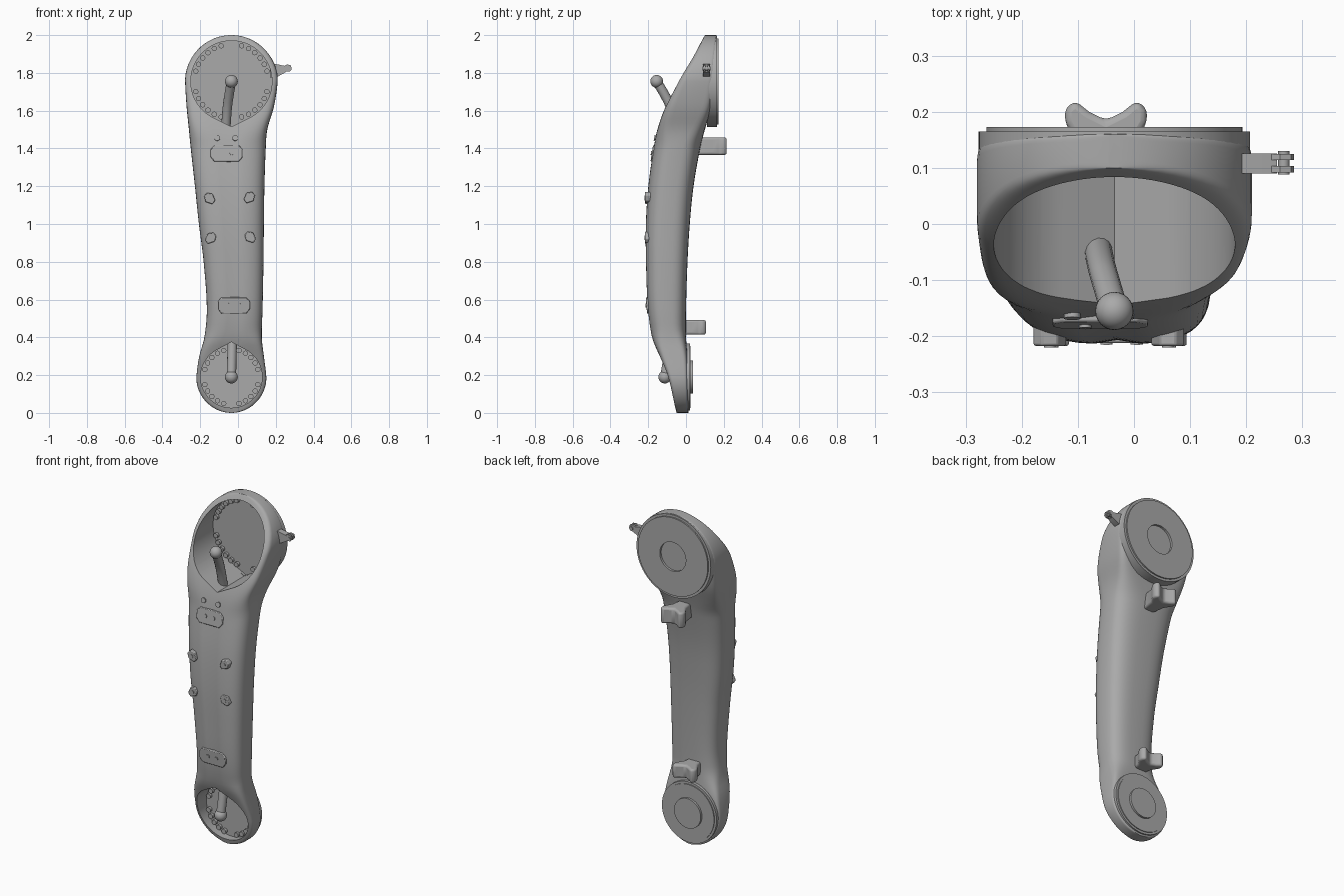
import bpy, bmesh, math
from mathutils import Vector

if "Cube" in bpy.data.objects:
    bpy.data.objects.remove(bpy.data.objects["Cube"], do_unlink=True)

grey = bpy.data.materials.new("cast grey")
grey.use_nodes = True
grey.diffuse_color = (0.4, 0.4, 0.4, 1)
grey.node_tree.nodes["Principled BSDF"].inputs["Base Color"].default_value = (0.4, 0.4, 0.4, 1)

CX = -0.035                 # middle of both joint heads
TOP, TOP_R = 1.755, 0.245   # upper head centre height and radius
LOW, LOW_R = 0.19, 0.19     # lower head centre height and radius
parts = []


def finish(name, bm):
    bmesh.ops.recalc_face_normals(bm, faces=bm.faces)
    mesh = bpy.data.meshes.new(name)
    bm.to_mesh(mesh)
    bm.free()
    mesh.materials.append(grey)
    obj = bpy.data.objects.new(name, mesh)
    bpy.context.collection.objects.link(obj)
    parts.append(obj)
    return obj


def prism(name, pts, a, b, axis="y"):
    """Extrude a flat outline from a to b along y or z."""
    bm = bmesh.new()
    place = (lambda u, v, t: (u, t, v)) if axis == "y" else (lambda u, v, t: (u, v, t))
    ends = [[bm.verts.new(place(u, v, t)) for u, v in pts] for t in (a, b)]
    for ring in ends:
        bm.faces.new(ring)
    for i in range(len(pts)):
        j = (i + 1) % len(pts)
        bm.faces.new((ends[0][i], ends[0][j], ends[1][j], ends[1][i]))
    return finish(name, bm)


def circle(x, z, r, n=64):
    return [(x + r * math.cos(math.tau * i / n), z + r * math.sin(math.tau * i / n)) for i in range(n)]


def teardrop(x, z, r, reach, side, n=96):
    """Circle drawn out to a blunt point below (side -1) or above (side 1)."""
    spread = math.acos(r / reach)
    pts = []
    for i in range(n):
        a = math.tau * i / n
        off = abs(a - math.pi)
        rad = r / math.cos(spread - off) if off < spread else r
        pts.append((x + rad * math.sin(a), z - side * rad * math.cos(a)))
    return pts


def bake(obj):
    graph = bpy.context.evaluated_depsgraph_get()
    return bpy.data.meshes.new_from_object(obj.evaluated_get(graph))


def cut(obj, cutters):
    for c in cutters:
        mod = obj.modifiers.new("cut", "BOOLEAN")
        mod.operation, mod.solver, mod.object = "DIFFERENCE", "EXACT", c
    mesh = bake(obj)
    obj.modifiers.clear()
    obj.data = mesh


def bevel(obj, width, segments=2):
    mod = obj.modifiers.new("bevel", "BEVEL")
    mod.width, mod.segments = width, segments


# Housing stations: height, left edge, right edge, front, back
STATIONS = [
    (0.0, -.22, .15, -.05, .012), (.19, -.22, .15, -.098, .012),
    (.3, -.205, .137, -.14, .008), (.4, -.178, .126, -.18, 0),
    (.55, -.165, .13, -.203, 0), (.8, -.182, .135, -.213, .008),
    (1, -.207, .137, -.213, .02), (1.2, -.228, .14, -.2, .04),
    (1.4, -.25, .147, -.172, .075), (1.5, -.26, .155, -.152, .1),
    (1.62, -.272, .19, -.11, .135), (TOP, -.28, .21, -.045, .155),
    (1.9, -.28, .21, .045, .16), (2, -.28, .21, .1, .16)]


def station(z):
    """Smooth interpolation of the station table."""
    last = len(STATIONS) - 1
    k = next((i for i in range(last) if z <= STATIONS[i + 1][0]), last - 1)
    p, q = STATIONS[k], STATIONS[k + 1]
    o, r = STATIONS[max(k - 1, 0)], STATIONS[min(k + 2, last)]
    d = q[0] - p[0]
    t = (z - p[0]) / d
    out = []
    for c in range(1, 5):
        m0 = (q[c] - o[c]) / (q[0] - o[0]) * d
        m1 = (r[c] - p[c]) / (r[0] - p[0]) * d
        out.append((2 * t**3 - 3 * t**2 + 1) * p[c] + (t**3 - 2 * t**2 + t) * m0
                   + (3 * t**2 - 2 * t**3) * q[c] + (t**3 - t**2) * m1)
    return out


def ramp(z, a, b):
    t = min(max((z - a) / (b - a), 0), 1)
    return t * t * (3 - 2 * t)


# Housing: rounded sections lofted up the arm
def housing(n=48, ends=14, middle=56):
    arc = [math.pi / 2 * (i + 0.4) / ends for i in range(ends)]
    heights = [LOW - LOW_R * math.cos(a) for a in arc]
    heights += [LOW + (TOP - LOW) * i / middle for i in range(middle + 1)]
    heights += [TOP + TOP_R * math.cos(a) for a in reversed(arc)]
    bm = bmesh.new()
    rings = []
    for z in heights:
        left, right, front, back = station(z)
        cx, half = (left + right) / 2, (right - left) / 2
        if z > TOP:
            half *= math.sqrt(1 - ((z - TOP) / TOP_R) ** 2)
        elif z < LOW:
            half *= math.sqrt(1 - ((z - LOW) / LOW_R) ** 2)
        head = ramp(z, 1.4, 1.65) + ramp(z, 0.45, 0.25)
        ring = []
        for i in range(n):
            a = math.tau * i / n
            c, s = math.cos(a), math.sin(a)
            power = 2 / (3 + (4 if s < 0 else 5) * head)
            x = math.copysign(abs(c) ** power, c) * half
            y = (front + back) / 2 + math.copysign(abs(s) ** power, s) * (back - front) / 2
            if s < 0:   # shallow groove down the front
                y += 0.008 * max(0, 1 - abs(x) / 0.045) * (1 - head)
            ring.append(bm.verts.new((cx + x, y, z)))
        rings.append(ring)
    for lower, upper in zip(rings, rings[1:]):
        for i in range(n):
            j = (i + 1) % n
            bm.faces.new((lower[i], lower[j], upper[j], upper[i]))
    bm.faces.new(rings[0])
    bm.faces.new(rings[-1])
    return finish("arm_housing", bm)


body = housing()
upper_collar = prism("upper_collar", circle(CX, TOP, 0.242, 96), 0.11, 0.165)
lower_collar = prism("lower_collar", circle(CX, LOW, 0.178, 96), -0.03, 0.02)

# Joint pockets opened through the sloped front
UP_FLOOR, LOW_FLOOR = 0.125, -0.01
cutters = [prism("upper_cutter", teardrop(CX, TOP, 0.215, 0.24, -1), -0.5, UP_FLOOR),
           prism("lower_cutter", teardrop(CX, LOW, 0.163, 0.185, 1), -0.5, LOW_FLOOR)]
cut(body, cutters)
cut(upper_collar, cutters[:1])
cut(lower_collar, cutters[1:])
for c in cutters:
    parts.remove(c)
    bpy.data.objects.remove(c, do_unlink=True)

# Flanges on the back of the joints
upper_flange = prism("upper_flange", circle(CX, TOP, 0.228, 96), 0.15, 0.173)
bore = prism("bore_cutter", circle(CX, TOP, 0.085), 0.16, 0.3)
cut(upper_flange, [bore])
cut(upper_collar, [bore])
parts.remove(bore)
bpy.data.objects.remove(bore, do_unlink=True)
prism("lower_flange", circle(CX, LOW, 0.165, 96), 0.01, 0.025)
prism("lower_boss", circle(CX, LOW, 0.087), 0.02, 0.037)

# Bolts around the pocket floors, in four groups
for label, z, ring, floor, count in (("upper", TOP, 0.196, UP_FLOOR, 6), ("lower", LOW, 0.146, LOW_FLOOR, 5)):
    for quarter in range(4):
        for i in range(count):
            a = math.pi / 2 * quarter + math.radians(16 + 58 * i / (count - 1))
            prism(label + "_bolt", circle(CX + ring * math.cos(a), z + ring * math.sin(a), 0.014, 12),
                  floor - 0.016, floor + 0.005)


# Cable stubs with ball ends
def stub(name, path):
    data = bpy.data.curves.new(name, "CURVE")
    data.dimensions, data.bevel_depth, data.bevel_resolution = "3D", 0.025, 5
    data.use_fill_caps = True
    spline = data.splines.new("NURBS")
    spline.points.add(len(path) - 1)
    for p, co in zip(spline.points, path):
        p.co = (*co, 1)
    spline.use_endpoint_u, spline.order_u = True, 3
    temp = bpy.data.objects.new(name, data)
    bpy.context.collection.objects.link(temp)
    bpy.context.view_layer.update()
    mesh = bake(temp)
    bpy.data.objects.remove(temp, do_unlink=True)
    bm = bmesh.new()
    bm.from_mesh(mesh)
    ball = bmesh.ops.create_uvsphere(bm, u_segments=24, v_segments=14, radius=0.034)
    bmesh.ops.translate(bm, verts=ball["verts"], vec=Vector(path[0]))
    finish(name, bm)


stub("upper_cable_stub", [(CX, -.155, TOP), (-.045, -.12, 1.7), (-.06, -.07, 1.6), (-.065, -.04, 1.49)])
stub("lower_cable_stub", [(CX, -.112, LOW), (-.033, -.1, .26), (-.03, -.08, .39)])

# Hose saddles on the back
for name, z, half, base in (("upper_saddle", 1.412, 0.046, 0.075), ("lower_saddle", 0.453, 0.039, -0.035)):
    right = [(0.03, -0.04), (0.045, 0.06), (0.073, 0.105), (0.073, 0.13), (0.055, 0.145), (0.03, 0.125)]
    outline = [(x - 0.05, base + y) for x, y in right] + [(-0.05, base + 0.11)]
    outline += [(-x - 0.05, base + y) for x, y in reversed(right)]
    bevel(prism(name, outline, z - half, z + half, "z"), 0.018, 3)


# Bolted cover plates on the front
def on_front(obj, x, z):
    slope = (station(z + 0.02)[2] - station(z - 0.02)[2]) / 0.04
    obj.location = (x, station(z)[2], z)
    obj.rotation_euler.x = -math.atan(slope)


for name, x, z in (("upper_cover", -0.06, 1.375), ("lower_cover", -0.022, 0.57)):
    shape = [(-.085, -.02), (-.065, -.045), (.065, -.045), (.085, -.02),
             (.085, .02), (.065, .042), (-.065, .042), (-.085, .02)]
    plate = prism(name, shape, -0.005, 0.04)
    bevel(plate, 0.004)
    on_front(plate, x, z)
    for dx in (-0.027, 0.027):
        on_front(prism(name + "_screw", circle(dx, 0, 0.011, 16), -0.01, 0), x, z)
for x in (-0.11, -0.015):
    on_front(prism("front_bolt", circle(0, 0, 0.015, 16), -0.006, 0.03), x, 1.455)

# Mounting pads along the front corners
for x, z, lean in ((-.15, 1.135, 1), (.06, 1.14, -1), (-.145, .925, -1), (.065, .93, 1)):
    shape = [(x + lean * u, z + v) for u, v in
             ((-.03, .012), (-.015, .03), (.015, .025), (.03, -.01), (.015, -.03), (-.022, -.018))]
    bevel(prism("mounting_pad", shape, -0.217, -0.13), 0.004)
    prism("pad_screw", circle(x, z, 0.01, 12), -0.22, -0.21)

# Cable clip on the side of the upper head
prism("clip_base", [(.17, 1.775), (.21, 1.78), (.255, 1.805), (.255, 1.835), (.21, 1.845), (.17, 1.85)], 0.09, 0.126)
for y in (0.092, 0.114):
    prism("clip_cheek", [(.24, 1.805), (.275, 1.808), (.285, 1.82), (.28, 1.84), (.26, 1.845), (.24, 1.835)], y, y + 0.011)
prism("clip_pin", circle(0.267, 1.823, 0.01, 16), 0.088, 0.13)

# Smooth shading with crisp edges
bpy.ops.object.select_all(action="DESELECT")
for obj in parts:
    obj.select_set(True)
bpy.context.view_layer.objects.active = body
bpy.ops.object.shade_smooth_by_angle(angle=math.radians(32))
